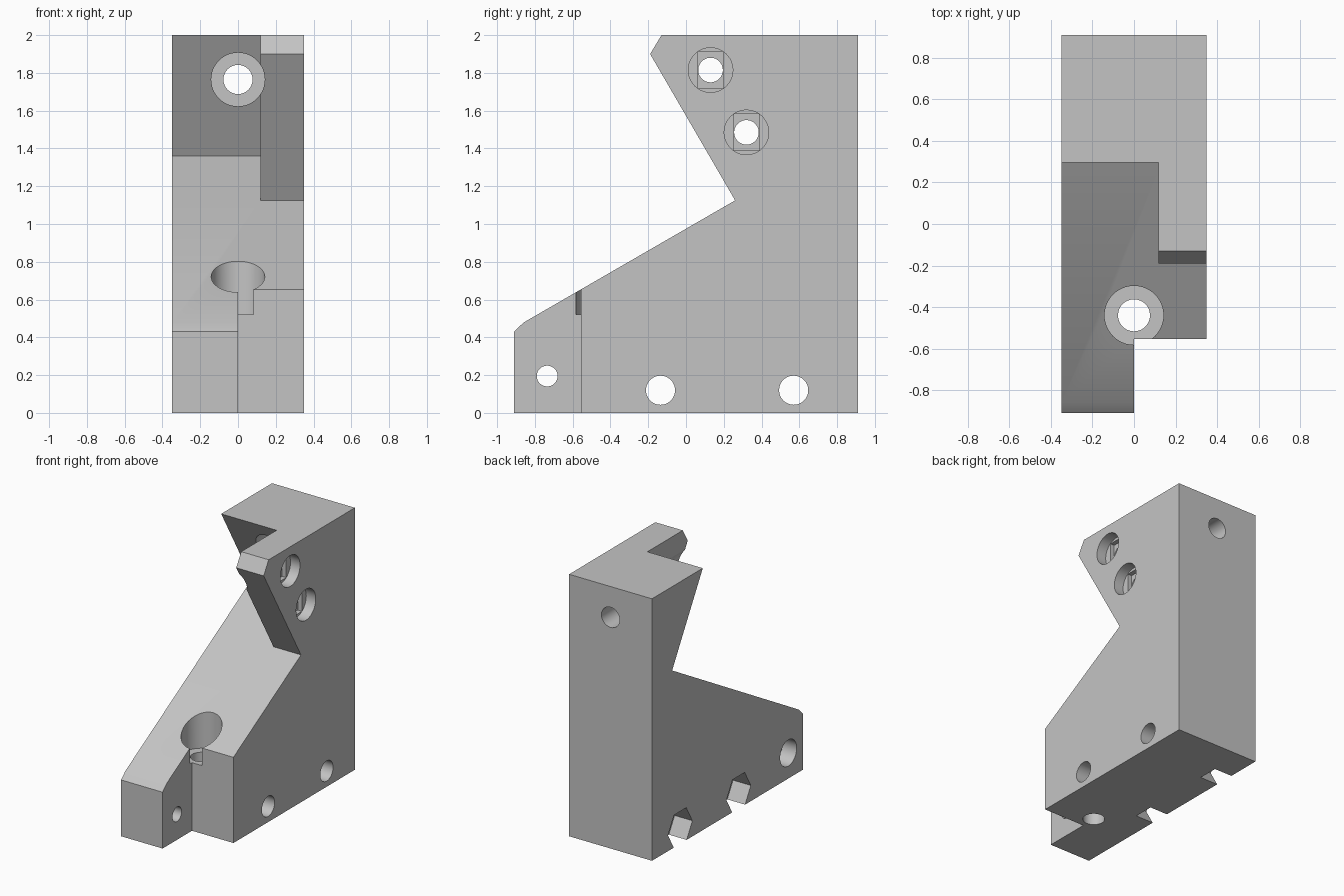
import bpy, bmesh
from math import cos, sin, pi, tan, radians

cube = bpy.data.objects.get("Cube")
if cube:
    bpy.data.objects.remove(cube, do_unlink=True)

HALF = 0.35
TAN30 = tan(radians(30))

grey = bpy.data.materials.new("plain_grey")
grey.use_nodes = True
COLOUR = (0.55, 0.55, 0.55, 1)
grey.diffuse_color = COLOUR
grey.node_tree.nodes["Principled BSDF"].inputs["Base Color"].default_value = COLOUR


def prism(name, outline, start, end, axis="x"):
    """Extrude a closed 2D outline from start to end along an axis."""
    place = {"x": lambda a, b, t: (t, a, b),
             "y": lambda a, b, t: (a, t, b),
             "z": lambda a, b, t: (a, b, t)}[axis]
    bm = bmesh.new()
    ends = [[bm.verts.new(place(a, b, t)) for a, b in outline] for t in (start, end)]
    bm.faces.new(ends[0])
    bm.faces.new(ends[1][::-1])
    n = len(outline)
    for i in range(n):
        j = (i + 1) % n
        bm.faces.new((ends[0][i], ends[1][i], ends[1][j], ends[0][j]))
    bmesh.ops.recalc_face_normals(bm, faces=bm.faces)
    mesh = bpy.data.meshes.new(name)
    bm.to_mesh(mesh)
    bm.free()
    mesh.materials.append(grey)
    obj = bpy.data.objects.new(name, mesh)
    bpy.context.collection.objects.link(obj)
    return obj


def ring(a, b, radius, sides=48):
    return [(a + radius * cos(2 * pi * i / sides), b + radius * sin(2 * pi * i / sides))
            for i in range(sides)]


def rect(a0, a1, b0, b1):
    return [(a0, b0), (a1, b0), (a1, b1), (a0, b1)]


# Main bracket: side profile in (y, z)
elbow = (0.26, 1.125)
bracket = prism("angle_bracket", [
    (-0.91, 0), (-0.91, 0.43), (-0.86, elbow[1] - 1.12 * TAN30), elbow,
    (-0.19, 1.9), (-0.13, 2), (0.91, 2), (0.91, 0)], -HALF, HALF)


def cut(outline, start, end, axis="x"):
    cutter = prism("cutter", outline, start, end, axis)
    mod = bracket.modifiers.new("cut", "BOOLEAN")
    mod.operation = "DIFFERENCE"
    mod.solver = "EXACT"
    mod.object = cutter
    bpy.context.view_layer.objects.active = bracket
    bpy.ops.object.modifier_apply(modifier=mod.name)
    bpy.data.objects.remove(cutter, do_unlink=True)


# Front corner step
cut(rect(0, 1, -1.2, -0.555), -0.5, 1.5, "z")

# Recess that leaves the thin upper fin on one side
run = 0.407
seat = (elbow[0] + run, elbow[1] + run * TAN30)
cut([elbow, seat, (seat[0] - (2.2 - seat[1]) * TAN30, 2.2), (-0.6, 2.2), (-0.6, 1.3)],
    -0.6, 0.118)

# Lengthwise bolt hole through the back, with counterbore
cut(ring(0, 1.765, 0.142), -0.6, 0.62, "y")
cut(ring(0, 1.765, 0.077), 0.5, 1.2, "y")

# Vertical bolt hole through the foot, with counterbore
cut(ring(0, -0.44, 0.142), 0.52, 1.05, "z")
cut(ring(0, -0.44, 0.077), -0.3, 0.7, "z")

# Fin holes: counterbore, bridging slot, through hole
for y, z in ((0.13, 1.815), (0.32, 1.485)):
    cut(ring(y, z, 0.118), 0.27, 0.6)
    cut(rect(y - 0.066, y + 0.066, z - 0.097, z + 0.097), 0.235, 0.3)
    cut(ring(y, z, 0.065), 0.0, 0.6)

# Base cross holes with hexagonal nut pockets open to the underside
for y in (-0.135, 0.57):
    cut(ring(y, 0.12, 0.147, 6), -0.6, -0.2)
    cut(ring(y, 0.12, 0.077), -0.6, 0.6)

# Toe cross hole with counterbore on the outer side
cut(ring(-0.735, 0.195, 0.1), -0.6, -0.23)
cut(ring(-0.735, 0.195, 0.055), -0.6, 0.1)

# Smooth bores, crisp edges
bpy.ops.object.select_all(action="DESELECT")
bracket.select_set(True)
bpy.context.view_layer.objects.active = bracket
bpy.ops.object.shade_smooth_by_angle(angle=radians(30))
